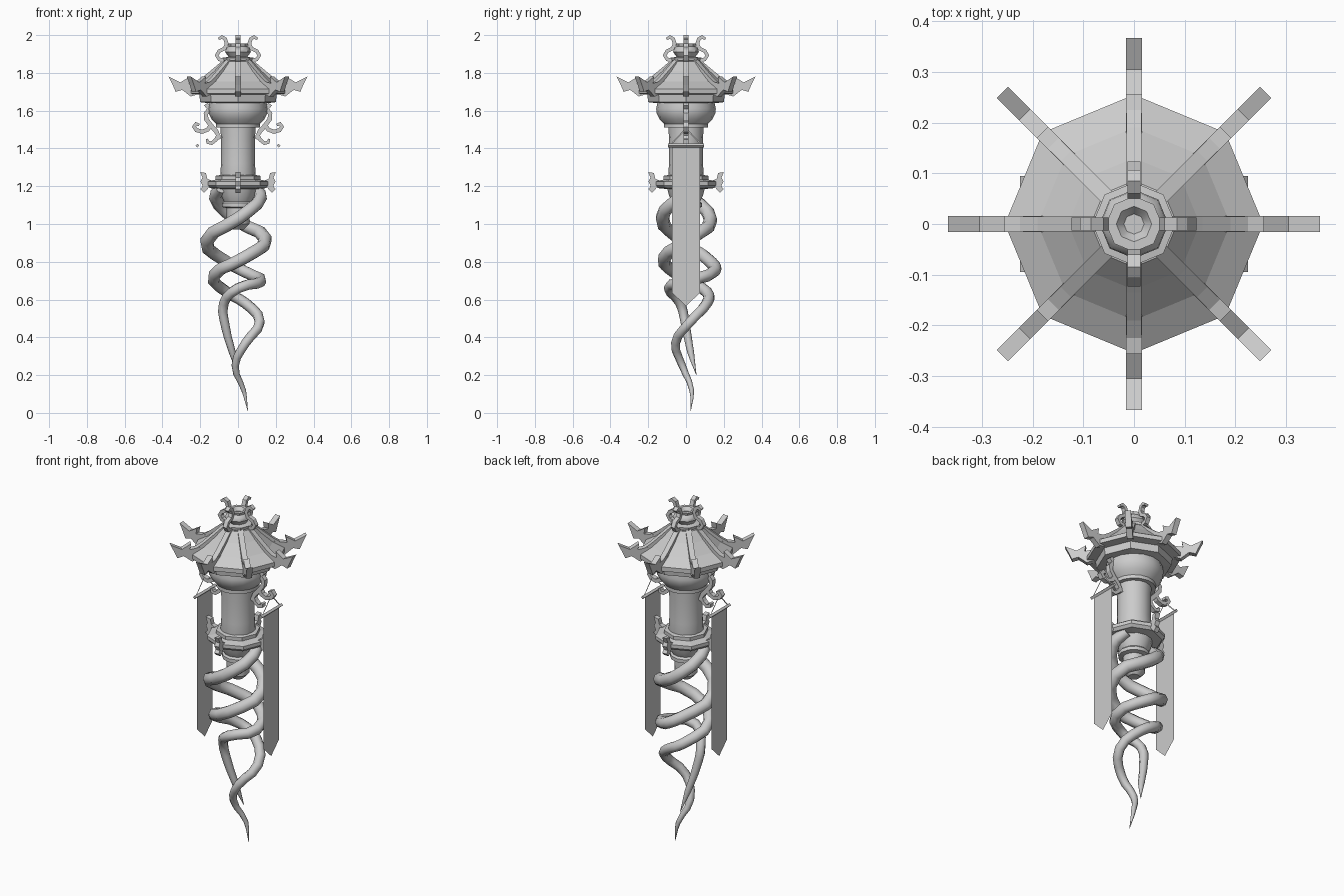
import bpy, bmesh
from math import sin, cos, pi, radians
from mathutils import Vector, Matrix

cube = bpy.data.objects.get("Cube")
if cube:
    bpy.data.objects.remove(cube)

stone = bpy.data.materials.new("grey_stone")
stone.use_nodes = True
GREY = (0.6, 0.6, 0.6, 1)
stone.diffuse_color = GREY
stone.node_tree.nodes["Principled BSDF"].inputs["Base Color"].default_value = GREY

QUARTERS = [0, 90, 180, 270]
EIGHTHS = range(0, 360, 45)


def finish(name, bm, smooth=None):
    bmesh.ops.recalc_face_normals(bm, faces=bm.faces)
    mesh = bpy.data.meshes.new(name)
    bm.to_mesh(mesh)
    bm.free()
    mesh.materials.append(stone)
    obj = bpy.data.objects.new(name, mesh)
    bpy.context.collection.objects.link(obj)
    if smooth:
        bpy.ops.object.select_all(action='DESELECT')
        obj.select_set(True)
        bpy.context.view_layer.objects.active = obj
        bpy.ops.object.shade_smooth_by_angle(angle=radians(smooth))
    return obj


def lathe(name, profile, sides, smooth=None):
    """Turn a (radius, height) profile about the vertical axis."""
    bm = bmesh.new()
    rings = [[bm.verts.new((r * cos(2 * pi * i / sides), r * sin(2 * pi * i / sides), z))
              for i in range(sides)] for r, z in profile]
    for a, b in zip(rings, rings[1:]):
        for i in range(sides):
            j = (i + 1) % sides
            bm.faces.new((a[i], a[j], b[j], b[i]))
    bm.faces.new(rings[0])
    bm.faces.new(rings[-1])
    return finish(name, bm, smooth)


def spin_copies(name, bm, angles):
    """Copy the radial part in bm to each angle."""
    base = bm.copy()
    bm.clear()
    for a in angles:
        part = base.copy()
        part.transform(Matrix.Rotation(radians(a), 4, 'Z'))
        tmp = bpy.data.meshes.new("tmp")
        part.to_mesh(tmp)
        part.free()
        bm.from_mesh(tmp)
        bpy.data.meshes.remove(tmp)
    base.free()
    return finish(name, bm)


def plate(name, outline, width, angles):
    """Extrude a (radius, height) outline sideways."""
    bm = bmesh.new()
    face = bm.faces.new([bm.verts.new((r, -width / 2, z)) for r, z in outline])
    out = bmesh.ops.extrude_face_region(bm, geom=[face])
    bmesh.ops.translate(bm, vec=(0, width, 0),
                        verts=[v for v in out["geom"] if isinstance(v, bmesh.types.BMVert)])
    return spin_copies(name, bm, angles)


def ribbon(name, path, thick, width, angles):
    """Sweep a rectangular bar along a (radius, height) path, tapering at the end."""
    bm = bmesh.new()
    pts = [Vector(p) for p in path]
    rings = []
    for i, p in enumerate(pts):
        t = (pts[min(i + 1, len(pts) - 1)] - pts[max(i - 1, 0)]).normalized()
        n = Vector((-t.y, t.x)) * thick / 2 * (0.6 if i == len(pts) - 1 else 1)
        rings.append([bm.verts.new((q.x, s * width / 2, q.y))
                      for q, s in ((p + n, -1), (p + n, 1), (p - n, 1), (p - n, -1))])
    for a, b in zip(rings, rings[1:]):
        for i in range(4):
            j = (i + 1) % 4
            bm.faces.new((a[i], a[j], b[j], b[i]))
    bm.faces.new(rings[0])
    bm.faces.new(rings[-1])
    return spin_copies(name, bm, angles)


def vine(name, stops):
    """Tapering tube through (x, y, z, radius) points."""
    curve = bpy.data.curves.new(name, 'CURVE')
    curve.dimensions = '3D'
    curve.bevel_depth = 1
    curve.bevel_resolution = 2
    curve.resolution_u = 3
    curve.use_fill_caps = True
    spline = curve.splines.new('BEZIER')
    spline.bezier_points.add(len(stops) - 1)
    for bp, (x, y, z, r) in zip(spline.bezier_points, stops):
        bp.co = (x, y, z)
        bp.radius = r
        bp.handle_left_type = bp.handle_right_type = 'AUTO'
    curve.materials.append(stone)
    obj = bpy.data.objects.new(name, curve)
    bpy.context.collection.objects.link(obj)


# Roof, eave band and finial
lathe("roof", [(.2, 1.685), (.255, 1.69), (.255, 1.715), (.19, 1.755), (.13, 1.81),
               (.085, 1.86), (.06, 1.865)], 8)
lathe("eave_band", [(.16, 1.64), (.2, 1.645), (.205, 1.685), (.15, 1.69)], 8)
lathe("finial", [(.06, 1.85), (.08, 1.865), (.082, 1.88), (.05, 1.885), (.068, 1.91),
                 (.066, 1.925), (.05, 1.94), (.055, 1.955), (.035, 1.955), (.02, 1.935)], 8, 40)
plate("roof_ridges", [(.07, 1.875), (.135, 1.82), (.19, 1.775), (.25, 1.735),
                      (.25, 1.675), (.19, 1.70), (.07, 1.82)], .03, EIGHTHS)
plate("roof_horns", [(.17, 1.70), (.25, 1.675), (.295, 1.71), (.33, 1.70), (.345, 1.735),
                     (.367, 1.78), (.305, 1.75), (.255, 1.78), (.262, 1.745), (.18, 1.76)],
      .032, EIGHTHS)
ribbon("finial_curls", [(.065, 1.865), (.1, 1.872), (.113, 1.893), (.1, 1.915), (.07, 1.93),
                        (.06, 1.955), (.068, 1.98), (.085, 1.99), (.103, 1.98)],
       .02, .025, QUARTERS)

# Bowl, column and base
lathe("bowl", [(.11, 1.51), (.117, 1.51), (.117, 1.53), (.14, 1.555), (.155, 1.585),
               (.158, 1.61), (.15, 1.65)], 16, 40)
lathe("column", [(.088, 1.22), (.094, 1.26), (.09, 1.32), (.09, 1.45), (.094, 1.53)], 16, 40)
lathe("base_disc", [(.1, 1.185), (.15, 1.19), (.165, 1.205), (.165, 1.225), (.118, 1.235),
                    (.118, 1.255), (.09, 1.26)], 8)
lathe("base_knob", [(.03, .97), (.06, 1.0), (.06, 1.085), (.085, 1.09), (.085, 1.11),
                    (.075, 1.12), (.09, 1.15), (.1, 1.19)], 12, 40)
plate("base_wings", [(.14, 1.23), (.16, 1.185), (.18, 1.165), (.2, 1.185), (.187, 1.2),
                     (.198, 1.225), (.188, 1.245), (.2, 1.275), (.17, 1.27), (.163, 1.24)],
      .028, QUARTERS)

# Scrolled side brackets
SIDES = [0, 180]
ribbon("bracket_stem", [(.17, 1.635), (.152, 1.61), (.17, 1.585), (.168, 1.555), (.142, 1.52),
                        (.115, 1.49), (.095, 1.45)], .024, .028, SIDES)
ribbon("bracket_upper_hook", [(.14, 1.53), (.16, 1.5), (.19, 1.488), (.22, 1.497),
                              (.233, 1.515), (.222, 1.53), (.205, 1.525)], .022, .028, SIDES)
ribbon("bracket_lower_hook", [(.1, 1.475), (.118, 1.445), (.14, 1.428), (.16, 1.433),
                              (.165, 1.45)], .02, .028, SIDES)

# Hanging banners with their rods and cords
for side, label in ((1, "left"), (-1, "right")):
    x = side * .215
    bm = bmesh.new()
    bm.faces.new([bm.verts.new((x, y, z)) for y, z in
                  ((-.073, 1.415), (.073, 1.415), (.073, .635), (0, .565), (-.073, .635))])
    finish(label + "_banner", bm)

    bm = bmesh.new()
    bmesh.ops.create_cone(bm, cap_ends=True, segments=4, radius1=.01, radius2=.01, depth=.19,
                          matrix=Matrix.Translation((x, 0, 1.415)) @ Matrix.Rotation(pi / 2, 4, 'X'))
    finish(label + "_banner_rod", bm)

    bm = bmesh.new()
    for s in (-1, 1):
        bm.faces.new([bm.verts.new((x, s * y, z)) for y, z in
                      ((.085, 1.42), (.077, 1.42), (0, 1.5), (0, 1.51))])
    finish(label + "_banner_cords", bm)

# Twisting vines below the base
vine("short_vine", [(.09, .05, 1.19, .03), (.12, -.03, 1.14, .034), (.01, -.125, 1.035, .036),
                    (-.165, -.02, .91, .036), (-.06, .13, .8, .034), (.03, .15, .75, .033),
                    (.12, .0, .695, .03), (0, -.09, .66, .028), (-.075, -.03, .58, .026),
                    (-.065, .0, .45, .023), (-.03, .025, .32, .018), (0, .055, .2, .001)])
vine("long_vine", [(-.09, -.05, 1.19, .03), (-.12, .03, 1.14, .034), (-.01, .13, 1.02, .036),
                   (.145, .02, .92, .036), (.03, -.115, .82, .035), (-.125, -.04, .73, .033),
                   (-.06, .11, .64, .03), (.04, .11, .58, .029), (.115, .02, .48, .027),
                   (.04, -.055, .37, .024), (-.015, -.02, .25, .02), (.03, .03, .12, .013),
                   (.052, .025, .01, .001)])
